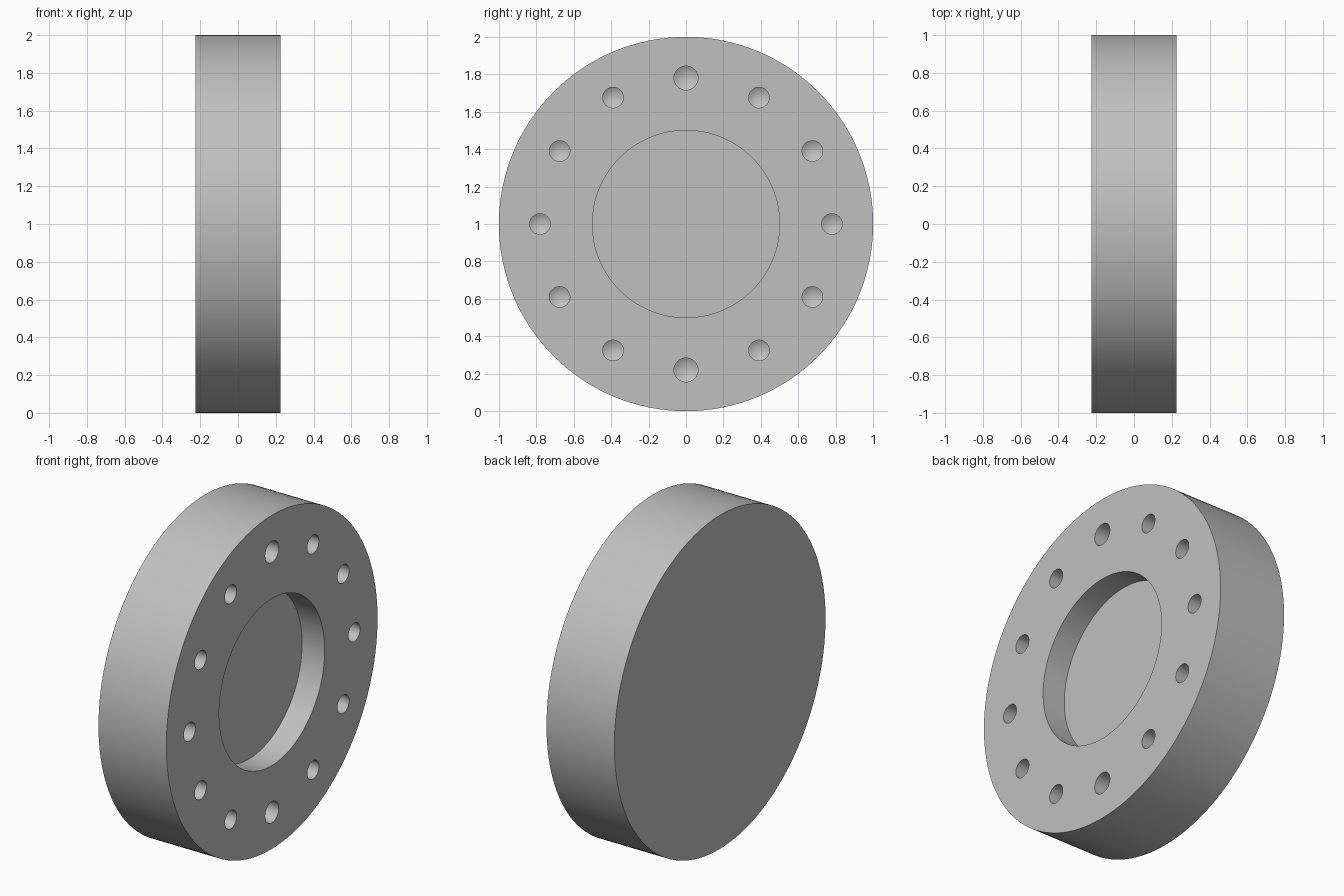
import bpy
import bmesh
from math import radians, sin, cos, tan, pi
from mathutils import Matrix, Vector

cube = bpy.data.objects.get("Cube")
if cube:
    bpy.data.objects.remove(cube, do_unlink=True)

HALF = 0.225          # half thickness along x
RECESS_DEPTH = 0.15
BOLT_RADIUS = 0.78
HOLE_DEPTH = 0.25
CENTRE = Vector((0, 0, 1))

# Single grey metal
grey = bpy.data.materials.new("grey metal")
grey.use_nodes = True
colour = (0.53, 0.53, 0.53, 1)
grey.diffuse_color = colour
grey.node_tree.nodes["Principled BSDF"].inputs["Base Color"].default_value = colour


def lathe(bm, profile, y, z, steps):
    """Revolve (x, radius) points, first and last on the axis, about an x axis."""
    rings = []
    for x, r in profile:
        if r == 0:
            rings.append([bm.verts.new((x, y, z))])
        else:
            rings.append([bm.verts.new((x, y + r * cos(2 * pi * i / steps),
                                        z + r * sin(2 * pi * i / steps)))
                          for i in range(steps)])
    for a, b in zip(rings, rings[1:]):
        for i in range(steps):
            j = (i + 1) % steps
            loop = [a[i % len(a)], a[j % len(a)], b[j % len(b)], b[i % len(b)]]
            bm.faces.new(list(dict.fromkeys(loop)))


def make_object(name, bm):
    bmesh.ops.recalc_face_normals(bm, faces=bm.faces)
    mesh = bpy.data.meshes.new(name)
    bm.to_mesh(mesh)
    bm.free()
    mesh.materials.append(grey)
    obj = bpy.data.objects.new(name, mesh)
    bpy.context.collection.objects.link(obj)
    return obj


# Thick disc with a shallow round recess in its +x face
bm = bmesh.new()
floor = HALF - RECESS_DEPTH
lathe(bm, [(-HALF, 0), (-HALF, 1), (HALF, 1), (HALF, 0.5), (floor, 0.5), (floor, 0)],
      CENTRE.y, CENTRE.z, 128)
flange = make_object("flange_disc", bm)

# Ring of drilled blind holes with conical ends; top and bottom are larger
bm = bmesh.new()
for k in range(12):
    angle = k * pi / 6
    r = 0.064 if k in (3, 9) else 0.055
    bottom = HALF - HOLE_DEPTH
    tip = bottom - r / tan(radians(59))
    lathe(bm, [(HALF + 0.05, 0), (HALF + 0.05, r), (bottom, r), (tip, 0)],
          CENTRE.y + BOLT_RADIUS * cos(angle), CENTRE.z + BOLT_RADIUS * sin(angle), 32)
drills = make_object("hole_cutter", bm)
drills.hide_render = True

cut = flange.modifiers.new("bolt holes", 'BOOLEAN')
cut.operation = 'DIFFERENCE'
cut.solver = 'EXACT'
cut.object = drills

bpy.ops.object.select_all(action='DESELECT')
flange.select_set(True)
bpy.context.view_layer.objects.active = flange
bpy.ops.object.modifier_apply(modifier=cut.name)
bpy.data.objects.remove(drills, do_unlink=True)
bpy.ops.object.shade_smooth_by_angle(angle=radians(30))
